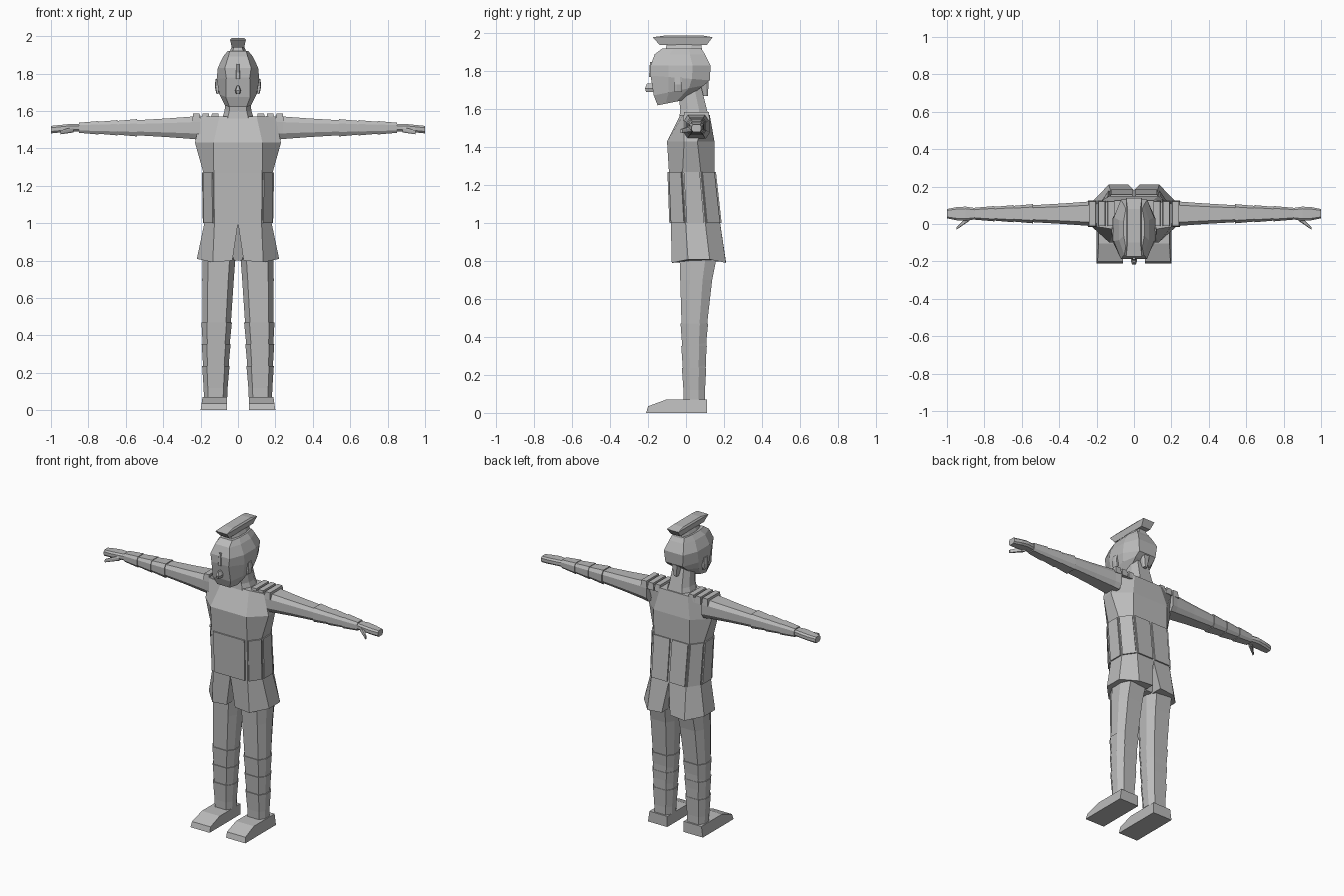
import bpy, bmesh
from mathutils import Vector

old = bpy.data.objects.get("Cube")
if old:
    bpy.data.objects.remove(old, do_unlink=True)

GREY = (0.5, 0.5, 0.5, 1)
material = bpy.data.materials.new("plain grey")
material.use_nodes = True
material.diffuse_color = GREY
material.node_tree.nodes["Principled BSDF"].inputs["Base Color"].default_value = GREY

# Main landmarks of the body
HIP, HEM, WAIST, CHEST, ARMPIT, COLLAR = 0.86, 0.8, 1, 1.27, 1.43, 1.57
SHOULDER, ELBOW, WRIST, FINGERTIP = 0.2, 0.54, 0.85, 1
ARM_DEPTH, ARM_HEIGHT = 0.055, 1.51
KNEE, ANKLE, SHOE_TOP = 0.47, 0.12, 0.07


def mix(start, end, amount):
    return start + (end - start) * amount


def loft(name, sections, mirrored=False):
    """Closed solid through sections that have the same number of points."""
    bm = bmesh.new()
    rows = [[bm.verts.new(point) for point in section] for section in sections]
    for lower, upper in zip(rows, rows[1:]):
        for i in range(len(lower)):
            bm.faces.new((lower[i - 1], lower[i], upper[i], upper[i - 1]))
    bm.faces.new(rows[0])
    bm.faces.new(rows[-1])
    bmesh.ops.recalc_face_normals(bm, faces=bm.faces)
    mesh = bpy.data.meshes.new(name)
    bm.to_mesh(mesh)
    bm.free()
    mesh.materials.append(material)
    part = bpy.data.objects.new(name, mesh)
    bpy.context.collection.objects.link(part)
    if mirrored:
        part.modifiers.new("Mirror", 'MIRROR')


def ring(z, half, front, back, flat=0.65, chamfer=0.3, middle=0, tilt=0):
    """Eight-sided level section; tilt raises it towards the back."""
    inner, cut, centre = half * flat, (back - front) * chamfer, mix(front, back, 0.5)
    side = [(inner, front), (half, front + cut), (half, back - cut), (inner, back)]
    outline = side + [(-x, y) for x, y in reversed(side)]
    return [Vector((middle + x, y, z + tilt * (y - centre))) for x, y in outline]


def box_ring(z, left, right, front, back):
    return [(left, front, z), (right, front, z), (right, back, z), (left, back, z)]


def cross_ring(x, y, z, depth, height):
    """Eight-sided section across the arm, from half sizes."""
    quarter = [(depth, height / 2), (depth * 0.7, height)]
    half = quarter + [(-u, v) for u, v in reversed(quarter)]
    outline = half + [(-u, -v) for u, v in half]
    return [(x, y + u, z + v) for u, v in outline]


def arm_section(x, grow=0):
    amount = ((x - SHOULDER) / (WRIST - SHOULDER)) ** 0.75
    return cross_ring(x, ARM_DEPTH, ARM_HEIGHT,
                      mix(0.07, 0.03, amount) + grow, mix(0.065, 0.025, amount) + grow)


def leg_section(z, grow=0):
    amount = z / HIP
    return ring(z, mix(0.06, 0.09, amount) + grow, mix(-0.01, -0.035, amount) - grow,
                mix(0.1, 0.17, amount ** 3) + grow, middle=mix(0.12, 0.1, amount ** 2))


# Torso
waist = ring(WAIST, 0.18, -0.08, 0.18, flat=0.7)
chest = ring(CHEST, 0.185, -0.09, 0.15, flat=0.7)
armpit = ring(ARMPIT, 0.23, -0.1, 0.15, flat=0.57, chamfer=0.36)
collar = ring(COLLAR, SHOULDER, -0.03, 0.125, flat=0.5, chamfer=0.1)
loft("torso", [waist, chest, armpit, collar])

# Thin coat panels on every face of the torso, the back one split in two
for i in range(len(waist)):
    j = (i + 1) % len(waist)
    is_back = i == 3
    for start, end in [(0.02, 0.47), (0.53, 0.98)] if is_back else [(0.06, 0.94)]:
        panel = [waist[i].lerp(waist[j], start), waist[i].lerp(waist[j], end),
                 chest[i].lerp(chest[j], end), chest[i].lerp(chest[j], start)]
        outward = (panel[1] - panel[0]).cross(panel[3] - panel[0]).normalized()
        loft("coat_panel", [panel, [corner + outward * 0.008 for corner in panel]])


# Flared coat skirt, split at front and back
def skirt_section(z, gap, inner, outer, front, back):
    cut, rise = (back - front) * 0.3, gap * 0.3
    side = [(gap, front, z), (inner, front, z - rise), (outer, front + cut, z + rise)]
    return side + [(x, front + back - y, height) for x, y, height in reversed(side)]


loft("coat_skirt", [skirt_section(HEM, 0.03, 0.135, 0.22, -0.075, 0.21),
                    skirt_section(WAIST, 0, 0.126, 0.18, -0.08, 0.18)], mirrored=True)
loft("seat", [ring(HEM, 0.03, 0, 0.14), ring(WAIST, 0.15, -0.06, 0.16)])

# Legs, with overlapping bands on the shins
loft("leg", [leg_section(z) for z in (SHOE_TOP, ANKLE, KNEE, 0.7, HIP)], mirrored=True)
bands = 3
step = (KNEE - ANKLE) / bands
for band in range(bands):
    bottom = ANKLE + band * step
    loft("shin_band", [leg_section(bottom), leg_section(bottom + step, grow=0.005)],
         mirrored=True)

# Shoes: a side profile swept from the inner to the outer side
heel, toe = 0.11, -0.21
profile = [(heel, 0), (heel, SHOE_TOP), (0, SHOE_TOP), (toe / 2, SHOE_TOP),
           (toe + 0.01, SHOE_TOP / 2), (toe, 0)]
loft("shoe", [[(0.06, y, z) for y, z in profile],
              [(SHOULDER - z * 0.15, y, z) for y, z in profile]], mirrored=True)

# Arms, with overlapping bands on the forearms
loft("arm", [arm_section(x) for x in (SHOULDER, 0.24, 0.38, ELBOW, WRIST)], mirrored=True)
step = (WRIST - ELBOW) / bands
for band in range(bands):
    start = ELBOW + band * step
    loft("forearm_band", [arm_section(start, grow=0.006), arm_section(start + step, grow=0.002)],
         mirrored=True)

# Hands and thumbs
loft("hand", [cross_ring(x, ARM_DEPTH, ARM_HEIGHT - drop, depth, 0.02) for x, drop, depth in
              [(WRIST, 0, 0.03), (0.9, 0, 0.038), (0.95, 0.005, 0.035),
               (FINGERTIP, 0.01, 0.025)]], mirrored=True)
loft("thumb", [cross_ring(mix(0.88, 0.95, t), mix(0.035, -0.025, t), mix(1.5, 1.485, t),
                          mix(0.018, 0.006, t), mix(0.015, 0.01, t)) for t in (0, 0.7, 1)],
     mirrored=True)

# Stepped shoulder pads
for pad in range(3):
    left = 0.1 + pad * 0.05
    right = left + 0.045
    loft("shoulder_pad", [box_ring(COLLAR - 0.03, left, right, -0.015, 0.125),
                          box_ring(COLLAR + 0.015, left + 0.005, right - 0.005, -0.01, 0.12)],
         mirrored=True)

# Neck
loft("neck", [ring(COLLAR - 0.01, 0.085, -0.035, 0.12), ring(1.6, 0.072, -0.03, 0.11),
              ring(1.72, 0.06, -0.045, 0.08)])

# Head, with the jaw sloping down towards the front
loft("head", [ring(1.635, 0.07, -0.15, -0.01, tilt=0.2),
              ring(1.7, 0.1, -0.17, 0.095, tilt=0.2),
              ring(1.765, 0.114, -0.187, 0.125, flat=0.55, tilt=-0.08),
              ring(1.83, 0.108, -0.187, 0.13),
              ring(1.89, 0.08, -0.165, 0.1),
              ring(1.92, 0.055, -0.125, 0.08, flat=0.8)])
loft("ear", [ring(z, half, -0.06, -0.02, middle=0.11) for z, half in
             [(1.69, 0.005), (1.73, 0.014), (1.77, 0.01)]], mirrored=True)
loft("nose", [ring(z, half, -0.2 - half, -0.16) for z, half in
              [(1.69, 0.01), (1.71, 0.016), (1.735, 0.006)]])
loft("brow_plate", [ring(1.77, 0.012, -0.195, -0.18), ring(1.85, 0.008, -0.19, -0.17)])
loft("nape_hair", [ring(1.67, 0.012, 0.08, 0.115), ring(1.75, 0.03, 0.07, 0.12)])

# Topknot
loft("topknot_base", [ring(1.905, 0.05, -0.11, 0.085), ring(1.95, 0.03, -0.1, 0.08)])
loft("topknot", [box_ring(z, -half, half, front, back) for z, half, front, back in
                 [(1.94, 0.033, -0.14, 0.11), (1.98, 0.042, -0.175, 0.14),
                  (1.99, 0.034, -0.1, 0.08)]])
